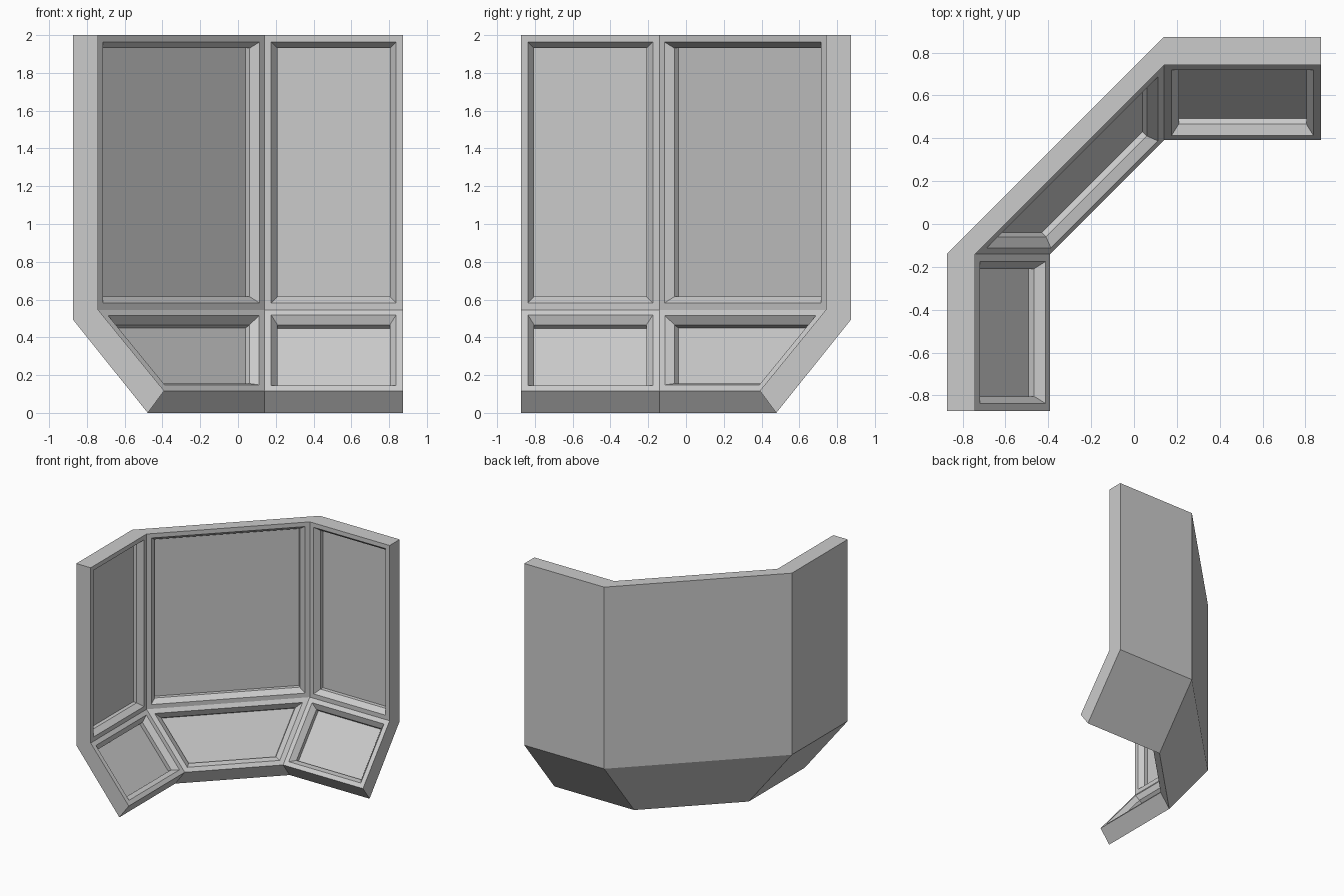
import bpy, bmesh

if "Cube" in bpy.data.objects:
    bpy.data.objects.remove(bpy.data.objects["Cube"])

E, C = 0.873, 0.14   # half extent, corner position

# Wall cross-section: (distance from centre, height)
profile = [(0.873, 2.0), (0.873, 0.493), (0.478, 0.0),
           (0.391, 0.117), (0.741, 0.546), (0.741, 2.0)]

# The section is placed at both ends and at the two 45 degree corners
stations = [lambda d: (-d, -E), lambda d: (-d, -C),
            lambda d: (C, d), lambda d: (E, d)]

bm = bmesh.new()
rings = [[bm.verts.new((*place(d), z)) for d, z in profile] for place in stations]
n = len(profile)
panels = []
for a, b in zip(rings, rings[1:]):
    for i in range(n):
        j = (i + 1) % n
        face = bm.faces.new((a[i], a[j], b[j], b[i]))
        if i in (3, 4):          # inner sloped and upright faces
            panels.append(face)

# End caps
bm.faces.new(rings[0])
bm.faces.new(rings[-1])
bmesh.ops.recalc_face_normals(bm, faces=bm.faces[:])

# Recessed panels: flat rim, bevelled frame, straight step
for thickness, depth in ((0.036, 0.0), (0.033, -0.042), (0.0, -0.032)):
    bmesh.ops.inset_individual(bm, faces=panels, thickness=thickness,
                               depth=depth, use_even_offset=True)

mesh = bpy.data.meshes.new("angled_panel_wall")
bm.to_mesh(mesh)
bm.free()
wall = bpy.data.objects.new("angled_panel_wall", mesh)
bpy.context.collection.objects.link(wall)
